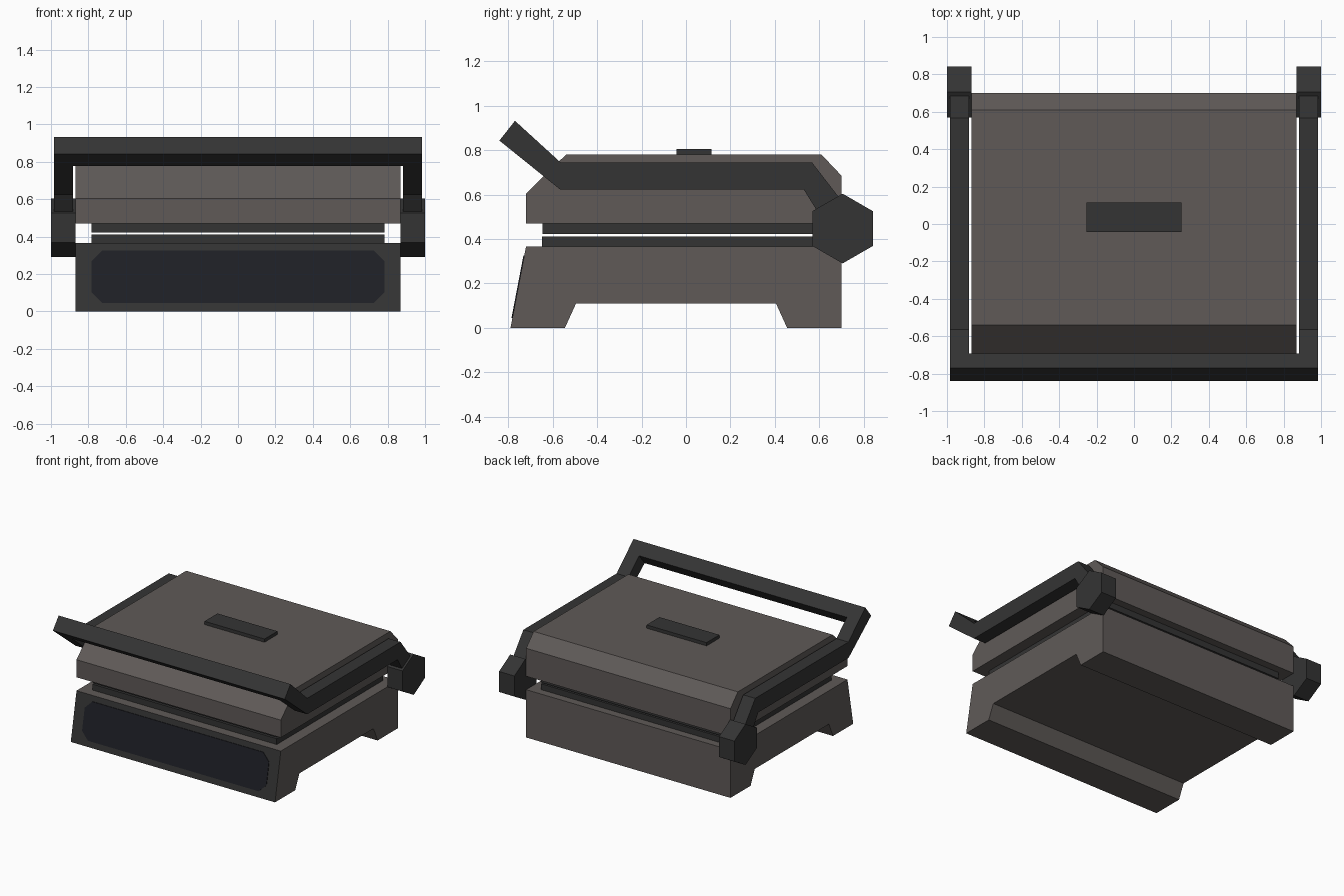
import bpy, bmesh, math

if "Cube" in bpy.data.objects:
    bpy.data.objects.remove(bpy.data.objects["Cube"])


def material(name, rgb):
    m = bpy.data.materials.new(name)
    m.diffuse_color = (*rgb, 1)
    m.use_nodes = True
    m.node_tree.nodes["Principled BSDF"].inputs["Base Color"].default_value = m.diffuse_color
    return m


STEEL = material("warm_steel", (0.115, 0.102, 0.097))
BLACK = material("black_plastic", (0.034, 0.034, 0.034))
GLASS = material("dark_panel", (0.013, 0.014, 0.019))


def finish(name, bm, *mats):
    bmesh.ops.recalc_face_normals(bm, faces=bm.faces)
    mesh = bpy.data.meshes.new(name)
    bm.to_mesh(mesh)
    bm.free()
    for m in mats:
        mesh.materials.append(m)
    ob = bpy.data.objects.new(name, mesh)
    bpy.context.collection.objects.link(ob)
    return ob


def extrude(name, pts, x0, x1, *mats):
    """Extrude a (y, z) side profile along x."""
    bm = bmesh.new()
    face = bm.faces.new([bm.verts.new((x0, y, z)) for y, z in pts])
    new = bmesh.ops.extrude_face_region(bm, geom=[face])["geom"]
    bmesh.ops.translate(bm, vec=(x1 - x0, 0, 0),
                        verts=[v for v in new if isinstance(v, bmesh.types.BMVert)])
    return finish(name, bm, *mats)


def box(name, x, y0, y1, z0, z1, mat):
    return extrude(name, [(y0, z0), (y1, z0), (y1, z1), (y0, z1)], -x, x, mat)


# Base with arched underside; its sloping front is black
base = extrude("base", [(-0.79, 0), (-0.72, 0.367), (0.70, 0.367), (0.70, 0),
                        (0.455, 0), (0.405, 0.11), (-0.495, 0.11), (-0.545, 0)],
               -0.868, 0.868, STEEL, BLACK)
for p in base.data.polygons:
    if p.normal.y < -0.95:
        p.material_index = 1

# Chamfered panel lying on the sloping front
bm = bmesh.new()
w, lo, hi, c = 0.783, 0.045, 0.325, 0.057
outline = [(-w + c, lo), (w - c, lo), (w, lo + c), (w, hi - c),
           (w - c, hi), (-w + c, hi), (-w, hi - c), (-w, lo + c)]
face = bm.faces.new([bm.verts.new((x, -0.79 + z * 0.07 / 0.367, z)) for x, z in outline])
new = bmesh.ops.extrude_face_region(bm, geom=[face])["geom"]
bmesh.ops.translate(bm, vec=(0, -0.004, 0),
                    verts=[v for v in new if isinstance(v, bmesh.types.BMVert)])
finish("front_panel", bm, GLASS)

# Grill plates
box("lower_plate", 0.783, -0.648, 0.64, 0.36, 0.412, BLACK)
box("upper_plate", 0.783, -0.645, 0.64, 0.422, 0.475, BLACK)

# Lid with bevelled front and back, and raised top plate
extrude("lid", [(-0.72, 0.47), (-0.72, 0.605), (-0.54, 0.78), (0.61, 0.78),
                (0.70, 0.685), (0.70, 0.47)], -0.868, 0.868, STEEL)
box("top_badge", 0.255, -0.042, 0.115, 0.775, 0.805, BLACK)

# Hexagonal hinges
hexagon = [(0.705 + 0.157 * math.sin(math.radians(60 * i)),
            0.447 + 0.157 * math.cos(math.radians(60 * i))) for i in range(6)]
for name, s in (("left_hinge", -1), ("right_hinge", 1)):
    extrude(name, hexagon, s * 0.87, s * 1.0, BLACK)

# U-shaped handle: full-width bent profile with the middle cut away
handle = extrude("handle", [(-0.84, 0.843), (-0.77, 0.932), (-0.565, 0.745),
                            (0.567, 0.745), (0.71, 0.56), (0.60, 0.51),
                            (0.53, 0.623), (-0.567, 0.623)], -0.985, 0.985, BLACK)
cutter = extrude("handle_cutter", [(-0.858, 0.658), (-0.606, 0.964), (0.9, 0.964),
                                   (0.9, 0.3), (-0.858, 0.3)], -0.883, 0.883, BLACK)
cutter.hide_render = True
cutter.hide_viewport = True
cut = handle.modifiers.new("opening", "BOOLEAN")
cut.operation = "DIFFERENCE"
cut.solver = "EXACT"
cut.object = cutter
